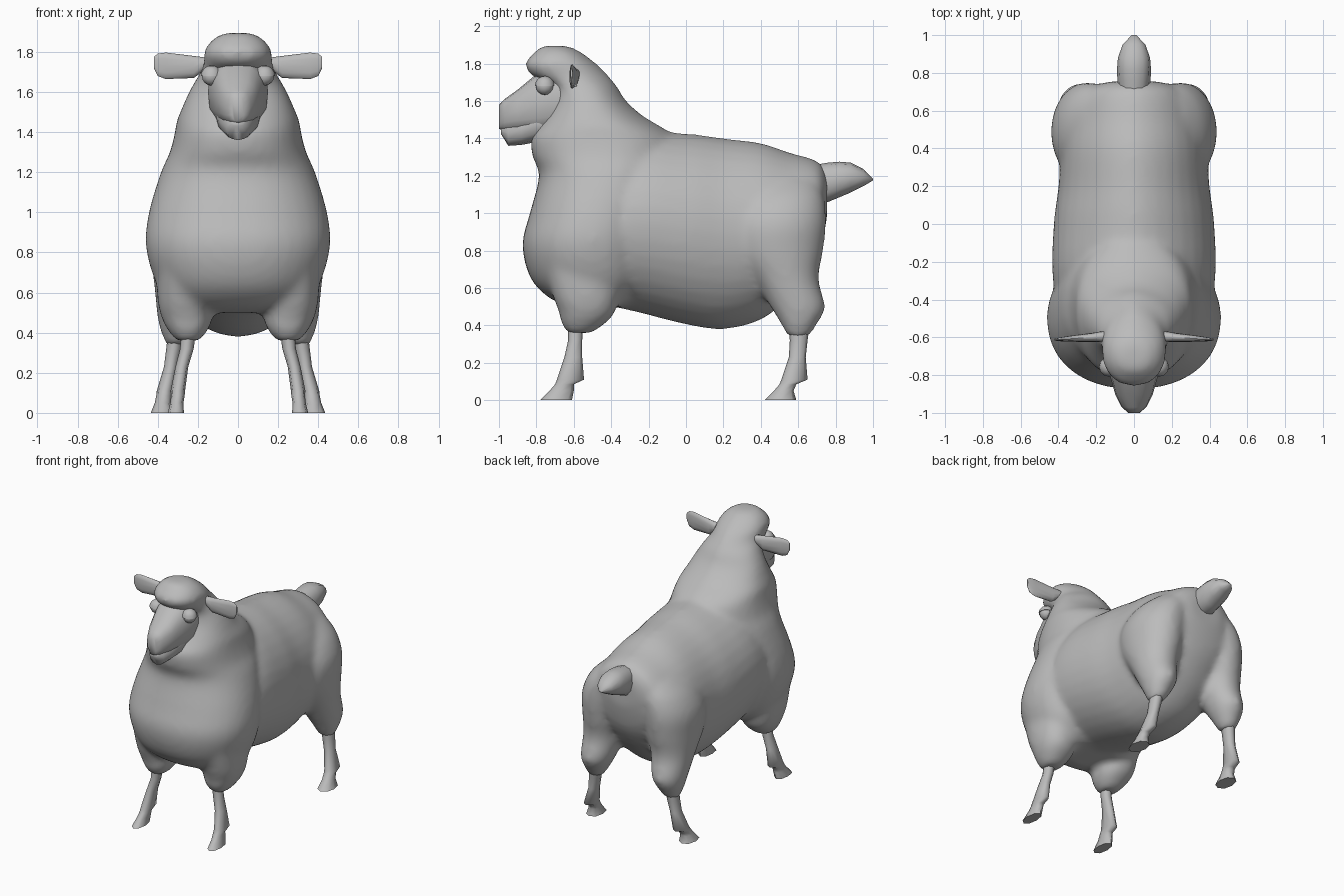
import bpy, bmesh, math

old = bpy.data.objects.get("Cube")
if old:
    bpy.data.objects.remove(old)

grey = bpy.data.materials.new("plain_grey")
grey.use_nodes = True
colour = (0.5, 0.5, 0.5, 1)
grey.diffuse_color = colour
grey.node_tree.nodes["Principled BSDF"].inputs["Base Color"].default_value = colour


def refine(rows, steps=4):
    """Insert rows along a smooth curve through the given ones."""
    fine = []
    for k in range(len(rows) - 1):
        a, b, c, d = (rows[min(max(k + n, 0), len(rows) - 1)] for n in (-1, 0, 1, 2))
        for s in range(steps):
            t = s / steps
            fine.append([q + t / 2 * (r - p + t * (2 * p - 5 * q + 4 * r - w + t * (3 * (q - r) + w - p)))
                         for p, q, r, w in zip(a, b, c, d)])
    return fine + [rows[-1]]


def loft(bm, axis, rows, sides=12, power=0.9, taper=1, mirror=False):
    """Skin rings along an axis. Row: position, centre, half width, low, high.
    A taper above 1 narrows the high half of each ring."""
    for flip in ((1, -1) if mirror else (1,)):
        rings = []
        for t, c, h, lo, hi in rows:
            ring = []
            for i in range(sides):
                a = math.tau * i / sides
                ca, sa = math.cos(a), math.sin(a)
                narrow = power * (taper if sa > 0 else 1)
                u = c + h * math.copysign(abs(ca) ** narrow, ca)
                v = (lo + hi) / 2 + (hi - lo) / 2 * math.copysign(abs(sa) ** power, sa)
                p = {"X": (t, u, v), "Y": (u, t, v), "Z": (u, v, t)}[axis]
                ring.append(bm.verts.new((p[0] * flip, p[1], p[2])))
            rings.append(ring)
        for a, b in zip(rings, rings[1:]):
            for i in range(sides):
                j = (i + 1) % sides
                bm.faces.new((a[i], a[j], b[j], b[i]))
        bm.faces.new(rings[0])
        bm.faces.new(rings[-1])


def finish(name, bm, angle=50):
    bmesh.ops.recalc_face_normals(bm, faces=bm.faces)
    mesh = bpy.data.meshes.new(name)
    bm.to_mesh(mesh)
    bm.free()
    mesh.materials.append(grey)
    ob = bpy.data.objects.new(name, mesh)
    bpy.context.collection.objects.link(ob)
    bpy.ops.object.select_all(action="DESELECT")
    ob.select_set(True)
    bpy.context.view_layer.objects.active = ob
    bpy.ops.object.shade_smooth_by_angle(angle=math.radians(angle))
    return ob


# Fleece: barrel, chest with neck and crown, haunches and shoulders, fused together
bm = bmesh.new()
loft(bm, "Y", refine([
    (-.6, 0, .36, .54, 1.2), (-.3, 0, .43, .48, 1.42), (0, 0, .425, .405, 1.425),
    (.2, 0, .4, .38, 1.4), (.4, 0, .385, .43, 1.375), (.55, 0, .35, .55, 1.325),
    (.66, 0, .3, .7, 1.295), (.72, 0, .24, .82, 1.265), (.755, 0, .13, .98, 1.2)]),
    36, 1, 1.15)
loft(bm, "Z", refine([
    (.5, 0, .2, -.6, -.3), (.54, 0, .33, -.72, -.25), (.65, 0, .41, -.83, -.15),
    (.83, 0, .46, -.875, -.12), (1, 0, .445, -.835, -.1), (1.2, 0, .385, -.785, -.05),
    (1.3, 0, .34, -.82, -.02), (1.4, 0, .315, -.83, -.05), (1.46, 0, .305, -.79, -.13),
    (1.52, 0, .28, -.75, -.23), (1.6, 0, .245, -.71, -.32), (1.68, 0, .2, -.72, -.37),
    (1.74, 0, .17, -.83, -.42), (1.8, 0, .17, -.86, -.48), (1.86, 0, .13, -.81, -.56),
    (1.895, 0, .07, -.77, -.63)]), 36, taper=1.4)
loft(bm, "Z", refine([
    (.34, .31, .05, .54, .66), (.42, .3, .09, .5, .71), (.5, .29, .115, .45, .745),
    (.65, .275, .145, .36, .71), (.8, .26, .175, .25, .735), (.95, .25, .185, .23, .75),
    (1.08, .21, .165, .28, .74), (1.17, .17, .11, .36, .7)]), 24, 1, mirror=True)
loft(bm, "Z", refine([
    (.36, .25, .06, -.64, -.5), (.42, .25, .105, -.67, -.42), (.47, .255, .125, -.68, -.38),
    (.55, .265, .135, -.71, -.36), (.72, .27, .14, -.76, -.32)]), 24, mirror=True)
fleece = finish("fleece", bm, 180)
remesh = fleece.modifiers.new("fuse", "REMESH")
remesh.mode = "VOXEL"
remesh.voxel_size = 0.02
remesh.use_smooth_shade = True
soften = fleece.modifiers.new("soften", "SMOOTH")
soften.factor = 0.5
soften.iterations = 12

# Face with a separate lower jaw
bm = bmesh.new()
loft(bm, "Y", [
    (-1, 0, .03, 1.45, 1.58), (-.97, 0, .065, 1.44, 1.61), (-.9, 0, .1, 1.435, 1.66),
    (-.81, 0, .125, 1.42, 1.735), (-.72, 0, .15, 1.42, 1.78), (-.66, 0, .15, 1.44, 1.76)],
    16, .8)
finish("face", bm, 60)
bm = bmesh.new()
loft(bm, "Y", [
    (-.99, 0, .03, 1.425, 1.455), (-.95, 0, .06, 1.36, 1.49), (-.88, 0, .088, 1.365, 1.53),
    (-.8, 0, .11, 1.38, 1.58), (-.7, 0, .12, 1.4, 1.6)], 12, .9)
finish("jaw", bm, 60)

# Ears, paddles thinning towards the tip
bm = bmesh.new()
loft(bm, "X", [
    (.15, -.595, .028, 1.72, 1.77), (.18, -.597, .027, 1.7, 1.775), (.22, -.6, .024, 1.67, 1.78),
    (.36, -.609, .014, 1.665, 1.797), (.4, -.611, .009, 1.68, 1.792),
    (.42, -.612, .005, 1.72, 1.775)], mirror=True)
finish("ears", bm)

# Eyes: balls with a slightly larger upper lid
bm = bmesh.new()
lids = bmesh.new()
for side in (-1, 1):
    for target, radius in ((bm, .048), (lids, .053)):
        ball = bmesh.ops.create_uvsphere(target, u_segments=12, v_segments=8, radius=radius)
        bmesh.ops.translate(target, verts=ball["verts"], vec=(side * .132, -.755, 1.68))
bmesh.ops.bisect_plane(lids, geom=lids.verts[:] + lids.edges[:] + lids.faces[:],
                       plane_co=(0, 0, 1.68), plane_no=(0, 0, -1), clear_outer=True)
bmesh.ops.holes_fill(lids, edges=lids.edges[:])
finish("eyes", bm)
finish("eyelids", lids)

# Tail
bm = bmesh.new()
loft(bm, "Y", [
    (.7, 0, .08, 1.07, 1.26), (.76, 0, .088, 1.06, 1.27), (.82, 0, .09, 1.085, 1.275),
    (.88, 0, .085, 1.11, 1.27), (.95, 0, .06, 1.145, 1.235), (1, 0, .012, 1.175, 1.185)])
finish("tail", bm, 60)

# Lower legs with hooves
bm = bmesh.new()
loft(bm, "Z", [
    (0, .31, .04, -.78, -.61), (.05, .305, .033, -.73, -.6), (.085, .3, .034, -.7, -.6),
    (.11, .3, .036, -.69, -.545), (.23, .28, .032, -.65, -.555), (.32, .255, .034, -.63, -.555),
    (.41, .245, .036, -.63, -.55)], 8, mirror=True)
finish("front_legs", bm, 70)
bm = bmesh.new()
loft(bm, "Z", [
    (0, .38, .055, .42, .59), (.05, .375, .04, .47, .575), (.085, .37, .038, .5, .59),
    (.11, .365, .04, .51, .65), (.23, .335, .034, .55, .64), (.32, .32, .038, .555, .65),
    (.39, .31, .04, .55, .66)], 8, mirror=True)
finish("hind_legs", bm, 70)
